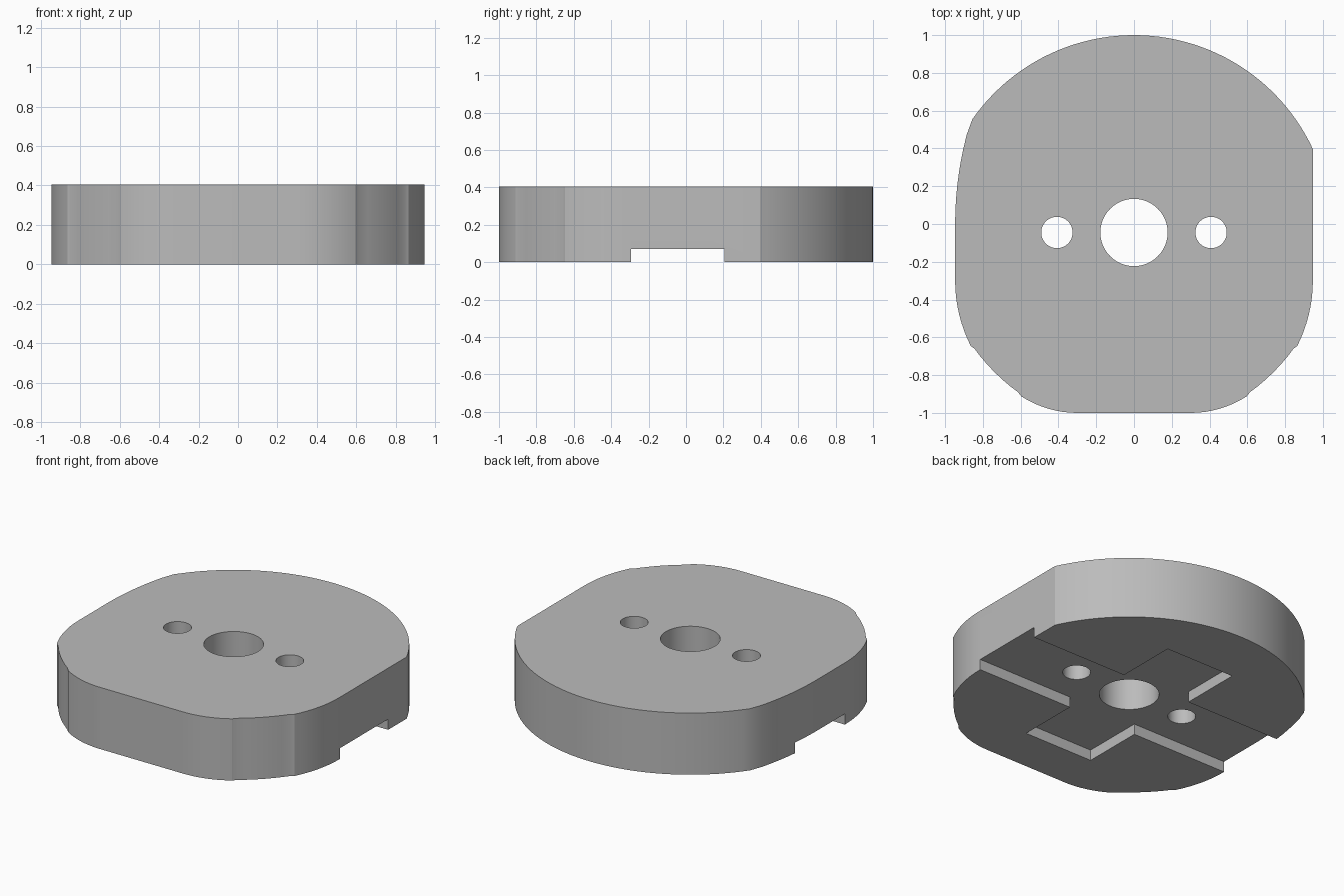
import bpy
import bmesh
import math

HEIGHT = 0.405
SLOT_DEPTH = 0.07
HALF_WIDTH = 0.947
AXIS_Y = -0.045      # shared centre line of the holes, cross slot and rim

old = bpy.data.objects.get("Cube")
if old:
    bpy.data.objects.remove(old, do_unlink=True)

grey = bpy.data.materials.new("plain grey")
grey.use_nodes = True
grey.diffuse_color = (0.5, 0.5, 0.5, 1)
grey.node_tree.nodes["Principled BSDF"].inputs["Base Color"].default_value = grey.diffuse_color


def arc(cx, cy, radius, start, end, steps):
    """Points along an arc, angles in degrees."""
    angles = [math.radians(start + (end - start) * i / steps) for i in range(steps + 1)]
    return [(cx + radius * math.cos(a), cy + radius * math.sin(a)) for a in angles]


def prism(name, outline, bottom, top):
    """Extrude a flat outline between two heights."""
    bm = bmesh.new()
    face = bm.faces.new([bm.verts.new((x, y, bottom)) for x, y in outline])
    extruded = bmesh.ops.extrude_face_region(bm, geom=[face])["geom"]
    verts = [v for v in extruded if isinstance(v, bmesh.types.BMVert)]
    bmesh.ops.translate(bm, verts=verts, vec=(0, 0, top - bottom))
    bmesh.ops.recalc_face_normals(bm, faces=bm.faces)
    mesh = bpy.data.meshes.new(name)
    bm.to_mesh(mesh)
    bm.free()
    mesh.materials.append(grey)
    obj = bpy.data.objects.new(name, mesh)
    bpy.context.collection.objects.link(obj)
    return obj


def cut(target, cutter):
    """Subtract a cutter, then discard it."""
    bpy.context.view_layer.objects.active = target
    mod = target.modifiers.new("cut", "BOOLEAN")
    mod.operation = "DIFFERENCE"
    mod.solver = "EXACT"
    mod.object = cutter
    bpy.ops.object.modifier_apply(modifier=mod.name)
    bpy.data.objects.remove(cutter, do_unlink=True)


# Plate outline: round back, rounded front corners, one flat and one bowed side
RIM = 1.045
SIDE_R, CORNER_R, BOW_R = 0.763, 0.545, 1.85
lower_left = (
    arc(SIDE_R - HALF_WIDTH, -0.3, SIDE_R, 180, 207, 8)
    + arc(0, AXIS_Y, RIM, 216, 234, 6)
    + arc(-0.3, CORNER_R - 1, CORNER_R, 237, 270, 8)
)
lower_right = [(-x, y) for x, y in reversed(lower_left)]
rim_start = math.degrees(math.acos(HALF_WIDTH / RIM))
outline = (
    arc(0, AXIS_Y, RIM, rim_start, 145, 48)
    + arc(BOW_R - HALF_WIDTH, 0, BOW_R, 163, 180, 8)[1:]
    + lower_left
    + lower_right
)
plate = prism("plate", outline, 0, HEIGHT)

# Cross-shaped slot underneath, open at both sides
ARM = 0.25
LONG, SHORT = 1.2, 0.655
quarter = [(LONG, ARM), (ARM, ARM), (ARM, SHORT)]
half = quarter + [(-x, y) for x, y in reversed(quarter)]
cross = half + [(-x, -y) for x, y in half]
cut(plate, prism("slot_cutter", [(x, y + AXIS_Y) for x, y in cross], -0.1, SLOT_DEPTH))

# Central bore and the two screw holes
for x, radius in ((0, 0.178), (-0.408, 0.083), (0.408, 0.083)):
    circle = arc(x, AXIS_Y, radius, 0, 360, 48)[:-1]
    cut(plate, prism("hole_cutter", circle, -0.1, HEIGHT + 0.1))

# Smooth walls, crisp edges
bpy.ops.object.select_all(action="DESELECT")
plate.select_set(True)
bpy.context.view_layer.objects.active = plate
bpy.ops.object.shade_smooth_by_angle(angle=math.radians(20))
